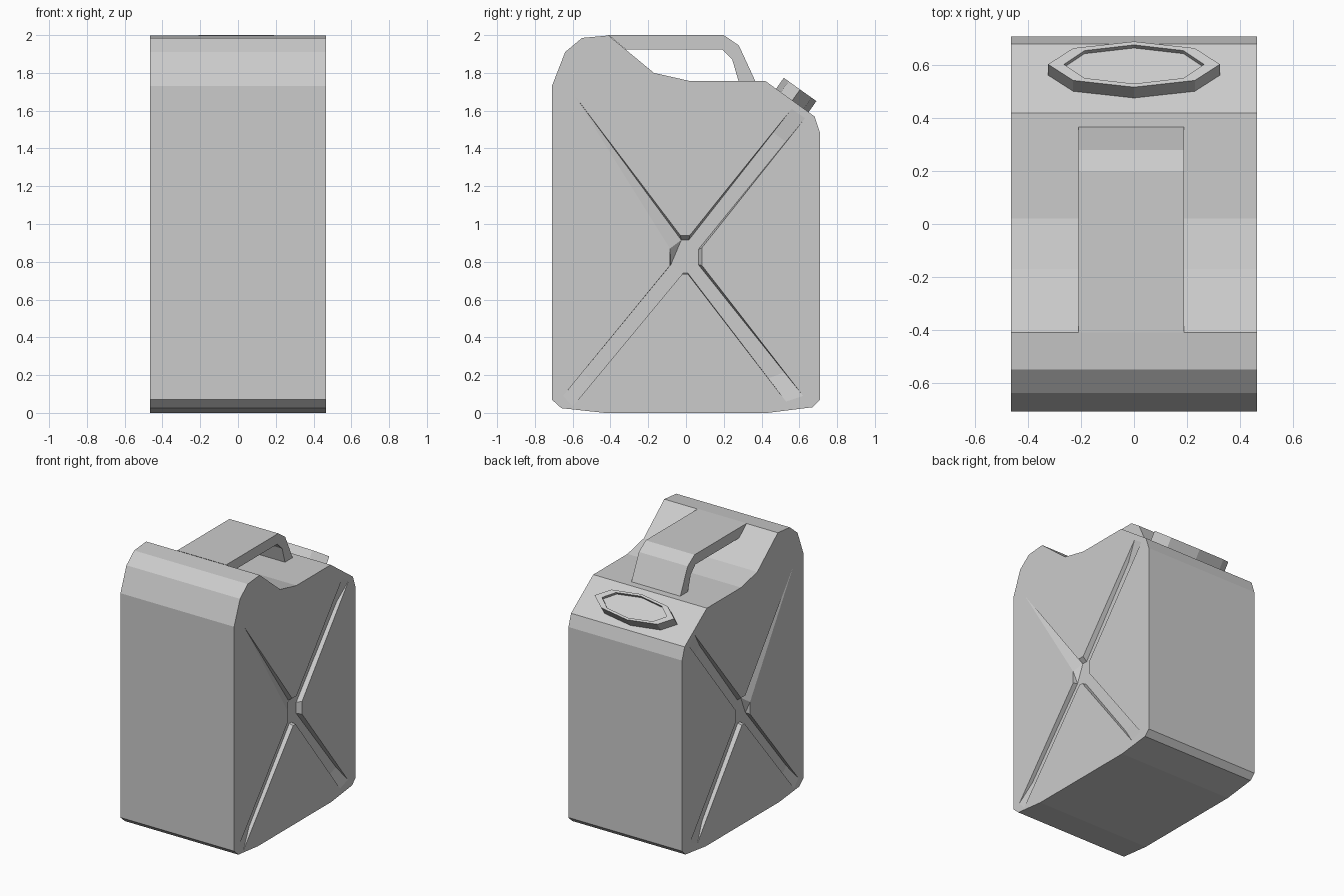
import bpy, bmesh, math
from mathutils import Vector

cube = bpy.data.objects.get("Cube")
if cube:
    bpy.data.objects.remove(cube, do_unlink=True)

grey = bpy.data.materials.new("plain grey")
grey.use_nodes = True
COLOUR = (0.6, 0.6, 0.6, 1)
grey.diffuse_color = COLOUR
grey.node_tree.nodes["Principled BSDF"].inputs["Base Color"].default_value = COLOUR


def finish(name, bm):
    bmesh.ops.recalc_face_normals(bm, faces=bm.faces)
    mesh = bpy.data.meshes.new(name)
    bm.to_mesh(mesh)
    bm.free()
    mesh.materials.append(grey)
    obj = bpy.data.objects.new(name, mesh)
    bpy.context.collection.objects.link(obj)
    return obj


def ring(bm, points):
    return [bm.verts.new(p) for p in points]


def bridge(bm, a, b):
    n = len(a)
    for i in range(n):
        j = (i + 1) % n
        bm.faces.new((a[i], a[j], b[j], b[i]))


HALF = 0.465
DEPTH = 0.035

# Side outline of the can, as (y, z)
profile = [(-0.71, 1.73), (-0.64, 1.91), (-0.55, 1.985), (-0.41, 1.998),
           (-0.17, 1.80), (0.02, 1.757), (0.42, 1.757), (0.68, 1.57),
           (0.71, 1.48), (0.71, 0.07), (0.67, 0.03), (0.43, 0),
           (-0.43, 0), (-0.66, 0.025), (-0.71, 0.07)]

# Pressed cross: hub corners clockwise, starting at the top notch
hub = [(-0.03, 0.94), (0.02, 0.94), (0.085, 0.875), (0.085, 0.78),
       (0.01, 0.735), (-0.02, 0.735), (-0.085, 0.78), (-0.085, 0.87)]
hub_floor = [(-0.025, 0.915), (0.015, 0.915), (0.065, 0.865), (0.065, 0.785),
             (0.01, 0.74), (-0.015, 0.74), (-0.08, 0.785), (-0.085, 0.87)]
# Each straight arm runs from two neighbouring hub corners to two tip corners
arms = [(1, (0.56, 1.61), (0.63, 1.56)),
        (3, (0.62, 0.09), (0.53, 0.06)),
        (5, (-0.60, 0.035), (-0.65, 0.09))]
RAMP = 0.82


def add_side(bm, side, outline):
    def vert(p, depth=0):
        return bm.verts.new((side * (HALF - depth), *p))

    top = [vert(p) for p in hub]
    low = [vert(p, DEPTH) for p in hub_floor[:7]] + [top[7]]
    loop = [top[0]]
    bm.faces.new((top[0], top[1], low[1], low[0]))
    # Three arms with a flat floor that ramps up at the tip
    for k, tip_a, tip_b in arms:
        a, b = vert(tip_a), vert(tip_b)
        mid = []
        for start, tip in ((hub_floor[k], tip_a), (hub_floor[k + 1], tip_b)):
            mid.append(vert(Vector(start).lerp(Vector(tip), RAMP), DEPTH * 0.8))
        bm.faces.new((top[k], a, mid[0], low[k]))
        bm.faces.new((top[k + 1], b, mid[1], low[k + 1]))
        bm.faces.new((low[k], mid[0], mid[1], low[k + 1]))
        bm.faces.new((mid[0], a, b, mid[1]))
        loop += [top[k], a, b, top[k + 1]]
        # Notch wall after this arm
        n = k + 2
        if n < 7:
            bm.faces.new((top[k + 1], top[n], low[n], low[k + 1]))
    bm.faces.new((top[6], top[7], low[6]))
    loop.append(top[7])
    # Upper front arm: a slanted floor that fades out at one edge
    tip = vert((-0.59, 1.68))
    bm.faces.new((top[0], low[0], tip))
    bm.faces.new((low[0], top[7], tip))
    loop.append(tip)
    # Hub floor, with a fold at the faded corner
    bm.faces.new(low[:7])
    bm.faces.new((low[6], top[7], low[0]))
    # Flat panel around the cross
    edges = []
    for pts in (outline, loop):
        for i, v in enumerate(pts):
            w = pts[(i + 1) % len(pts)]
            edges.append(bm.edges.get((v, w)) or bm.edges.new((v, w)))
    bmesh.ops.triangle_fill(bm, edges=edges, use_beauty=True)


# Can body
bm = bmesh.new()
left = ring(bm, [(HALF, *p) for p in profile])
right = ring(bm, [(-HALF, *p) for p in profile])
bridge(bm, left, right)
add_side(bm, 1, left)
add_side(bm, -1, right)
finish("can_body", bm)

# Carrying handle: a bent bar merging into the front hump
outer = [(-0.41, 2.0), (0.20, 2.0), (0.28, 1.945), (0.37, 1.75)]
inner = [(-0.32, 1.925), (0.19, 1.925), (0.245, 1.87), (0.28, 1.75)]
bm = bmesh.new()
loops = [ring(bm, [(x, *p) for p in outer + inner[::-1]]) for x in (-0.21, 0.19)]
bridge(bm, *loops)
for pts in loops:
    for i in range(3):
        bm.faces.new((pts[i], pts[i + 1], pts[6 - i], pts[7 - i]))
finish("handle", bm)

# Oval eight-sided cap on the sloping shoulder, with a shallow dished top
normal = Vector((0, 0.58, 0.815))
along = Vector((0, 0.815, -0.58))
centre = Vector((0, 0.604, 1.712))
bm = bmesh.new()
rings = []
for rx, ry, h in ((0.325, 0.106, -0.085), (0.325, 0.106, 0),
                  (0.265, 0.09, 0), (0.265, 0.09, -0.02)):
    pts = []
    for i in range(8):
        t = i * math.tau / 8
        pts.append(centre + Vector((rx * math.cos(t), 0, 0))
                   + along * ry * math.sin(t) + normal * h)
    rings.append(ring(bm, pts))
for a, b in zip(rings, rings[1:]):
    bridge(bm, a, b)
bm.faces.new(rings[0])
bm.faces.new(rings[-1])
finish("cap", bm)
